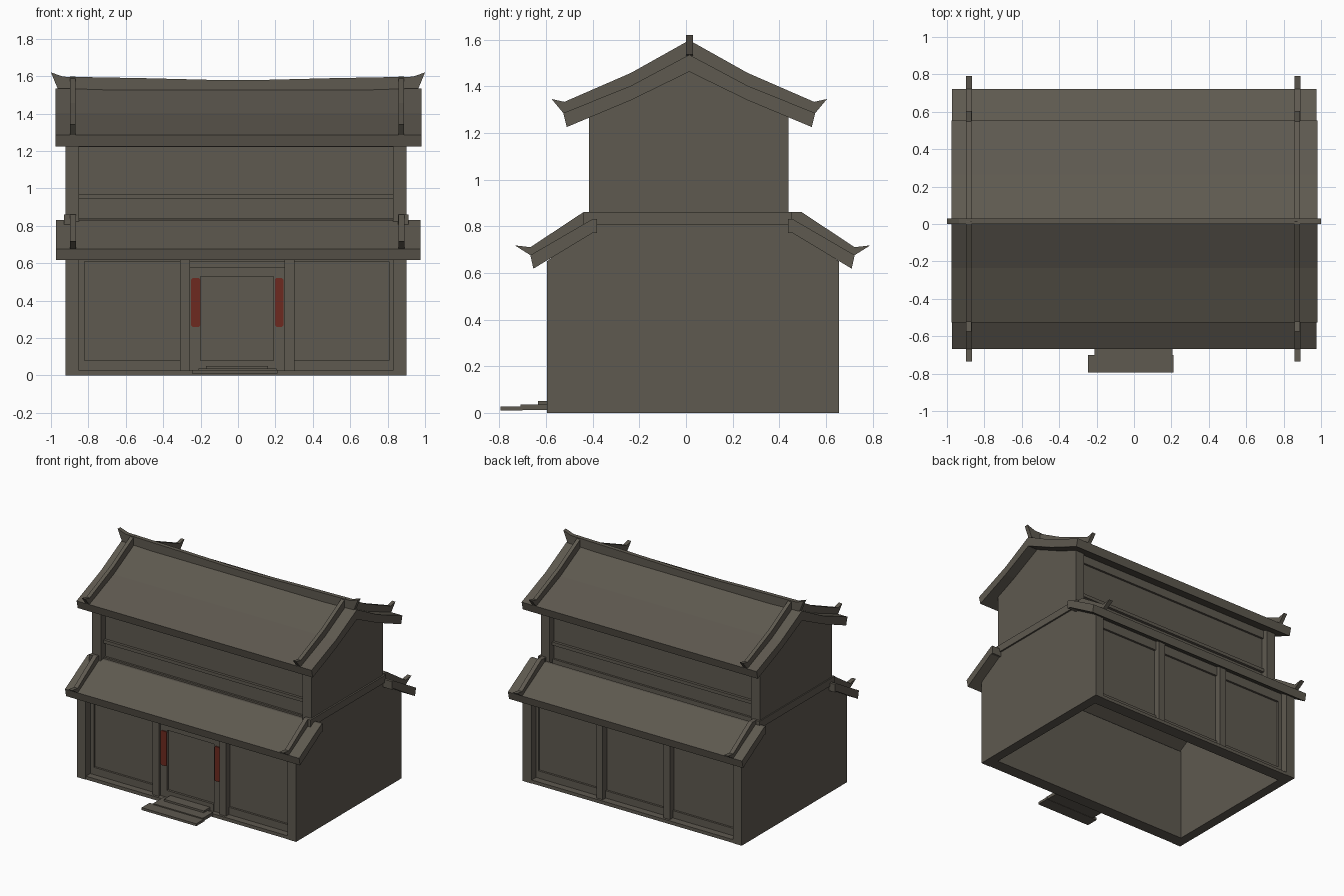
import bpy, bmesh

if "Cube" in bpy.data.objects:
    bpy.data.objects.remove(bpy.data.objects["Cube"])


def material(name, rgb):
    m = bpy.data.materials.new(name)
    m.diffuse_color = (*rgb, 1)
    m.use_nodes = True
    m.node_tree.nodes["Principled BSDF"].inputs["Base Color"].default_value = m.diffuse_color
    return m


BROWN = material("weathered brown", (0.112, 0.100, 0.079))
RED = material("dark red", (0.155, 0.023, 0.014))


def prism(name, pts, a, b, axis='x', mat=BROWN):
    """Extrude a profile: (y, z) points along x, or (x, z) points along y."""
    bm = bmesh.new()

    def place(p, t):
        return (t, p[0], p[1]) if axis == 'x' else (p[0], t, p[1])
    lo = [bm.verts.new(place(p, a)) for p in pts]
    hi = [bm.verts.new(place(p, b)) for p in pts]
    bm.faces.new(lo)
    bm.faces.new(hi[::-1])
    n = len(pts)
    for i in range(n):
        j = (i + 1) % n
        bm.faces.new((lo[i], hi[i], hi[j], lo[j]))
    bmesh.ops.recalc_face_normals(bm, faces=bm.faces)
    me = bpy.data.meshes.new(name)
    bm.to_mesh(me)
    bm.free()
    me.materials.append(mat)
    ob = bpy.data.objects.new(name, me)
    bpy.context.collection.objects.link(ob)
    return ob


def box(name, x0, x1, y0, y1, z0, z1, mat=BROWN):
    return prism(name, [(y0, z0), (y1, z0), (y1, z1), (y0, z1)], x0, x1, 'x', mat)


# Gable end walls, stepped in at the upper storey
gable = [(-.595, 0), (-.595, .65), (-.415, .79), (-.415, 1.27), (.012, 1.47),
         (.44, 1.27), (.44, .79), (.655, .65), (.655, 0)]
prism("left_gable_wall", gable, -.922, -.85)
prism("right_gable_wall", gable, .828, .90)
for side, x0, x1 in (("left", -.93, -.87), ("right", .855, .912)):
    box(side + "_gable_band", x0, x1, -.44, .455, .805, .86)

# Sides of the hall: front and back share storey walls, frames and sills
for name, s, c in (("front", -1, .03), ("back", 1, .03)):
    def slab(part, x0, x1, d0, d1, z0, z1, cy=c):
        a, b = sorted((cy + s * d0, cy + s * d1))
        return box(name + "_" + part, x0, x1, a, b, z0, z1)
    slab("lower_wall", -.86, .84, .53, .555, .0, .70)
    slab("sill", -.85, .828, .54, .622, 0, .025)
    slab("bottom_rail", -.85, .828, .55, .57, .025, .08)
    slab("top_rail", -.85, .828, .55, .57, .61, .68)
    for x in (-.84, .818):
        slab("edge_post", x - .01, x + .02, .55, .57, .025, .66)
    for x in (-.283, .275):
        slab("post", x - .027, x + .027, .55, .605, 0, .68)
    # upper storey, set back between the gables
    slab("upper_wall", -.86, .84, .35, .375, .78, 1.32, .012)
    slab("upper_bottom_rail", -.85, .828, .37, .39, .78, .84, .012)
    slab("upper_mid_rail", -.85, .828, .37, .395, .945, .97, .012)
    slab("upper_top_rail", -.85, .828, .37, .39, 1.22, 1.30, .012)

# Doorway in the front middle bay
box("door_left_jamb", -.256, -.20, -.555, -.525, .025, .58)
box("door_right_jamb", .19, .248, -.555, -.525, .025, .58)
box("door_lintel", -.20, .19, -.555, -.525, .53, .58)
box("door_threshold", -.20, .19, -.56, -.525, .025, .08)
box("door_leaf", -.20, .19, -.543, -.525, .08, .53)
for side, x0, x1 in (("left", -.25, -.20), ("right", .197, .242)):
    b = .008
    pts = [(x0 + b, .26), (x1 - b, .26), (x1, .26 + b), (x1, .52 - b),
           (x1 - b, .52), (x0 + b, .52), (x0, .52 - b), (x0, .26 + b)]
    prism(side + "_red_door_plaque", pts, -.563, -.555, 'y', RED)

# Entrance steps
box("lower_step", -.245, .21, -.795, -.70, .01, .028)
box("middle_step", -.21, .205, -.71, -.59, .012, .036)
box("top_step", -.17, .16, -.635, -.55, .03, .05)

# Upper roof: one bent slab, symmetric about the ridge line
C = .014
top = [(-.54, 1.285), (-.25, 1.402), (0, 1.535)]
bottom = [(-.525, 1.225), (-.25, 1.34), (0, 1.462)]


def mirrored(half):
    return half + [(-d, z) for d, z in half[-2::-1]]


outline = mirrored(top) + mirrored(bottom)[::-1]
prism("upper_roof", [(C + d, z) for d, z in outline], -.975, .98)

# Sloping ridge caps with upturned horns
cap_top = [(-.54, 1.285), (-.59, 1.345), (-.535, 1.333), (-.25, 1.457), (0, 1.597)]
cap = mirrored(cap_top) + [(.25, 1.395), (0, 1.525), (-.25, 1.395)]
low_slab = [(-.695, .676), (-.43, .83), (-.41, .83), (-.41, .77), (-.43, .77), (-.682, .618)]
low_cap = [(-.695, .676), (-.762, .718), (-.695, .71), (-.468, .86), (-.42, .86), (-.42, .82)]
for x in (-.883, .873):
    side = "left" if x < 0 else "right"
    prism(side + "_upper_slope_ridge", [(C + d, z) for d, z in cap], x - .014, x + .014)
    for face, s in (("front", 1), ("back", -1)):
        prism(f"{side}_{face}_lower_slope_ridge",
              [(.028 + s * d, z) for d, z in low_cap], x - .016, x + .016)

# Lower skirt roofs at front and back
for face, s in (("front", 1), ("back", -1)):
    prism(face + "_lower_roof", [(.028 + s * d, z) for d, z in low_slab], -.972, .975)

# Main ridge, sagging to the middle with horned ends
ridge = [(-.965, 1.535), (-1, 1.62), (-.935, 1.597), (-.5, 1.589), (-.1, 1.579)]
ridge += [(-x, z) for x, z in ridge[::-1]] + [(.5, 1.52), (-.5, 1.52)]
prism("main_ridge", ridge, C - .015, C + .016, 'y')
